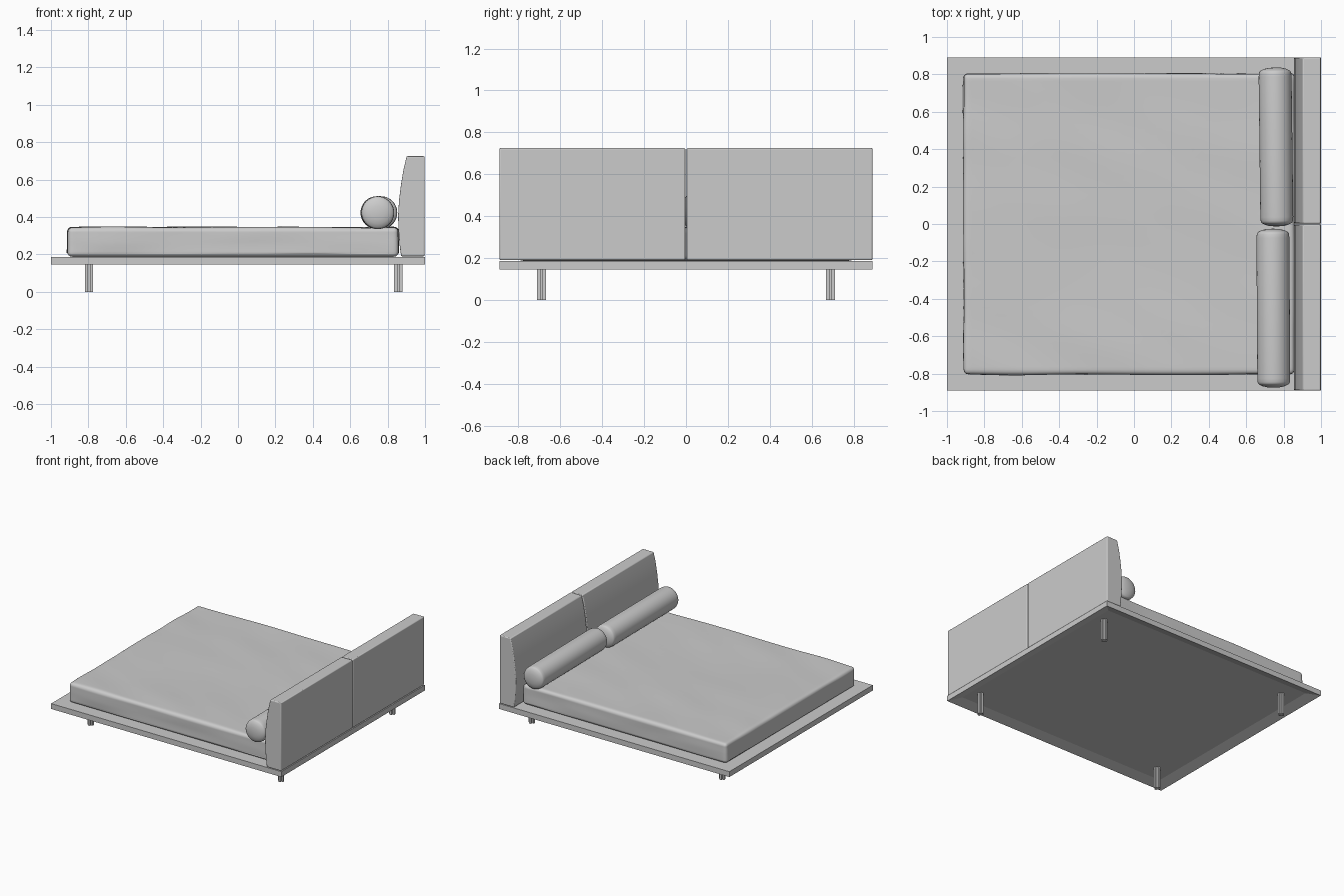
import bpy, bmesh, math
from mathutils import Vector, noise

if "Cube" in bpy.data.objects:
    bpy.data.objects.remove(bpy.data.objects["Cube"])


def finish(name, bm, smooth=None):
    bmesh.ops.recalc_face_normals(bm, faces=bm.faces)
    me = bpy.data.meshes.new(name)
    bm.to_mesh(me)
    bm.free()
    ob = bpy.data.objects.new(name, me)
    bpy.context.collection.objects.link(ob)
    if smooth:
        bpy.ops.object.select_all(action='DESELECT')
        ob.select_set(True)
        bpy.context.view_layer.objects.active = ob
        bpy.ops.object.shade_smooth_by_angle(angle=math.radians(smooth))
    return ob


def box(bm, lo, hi):
    lo, hi = Vector(lo), Vector(hi)
    geo = bmesh.ops.create_cube(bm, size=1)['verts']
    for v in geo:
        v.co = (lo + hi) / 2 + v.co * (hi - lo)
    return geo


def extruded(bm, points, vec):
    face = bm.faces.new([bm.verts.new(p) for p in points])
    out = bmesh.ops.extrude_face_region(bm, geom=[face], use_keep_orig=True)['geom']
    bmesh.ops.translate(bm, vec=vec, verts=[g for g in out if isinstance(g, bmesh.types.BMVert)])


# Platform: flat slab with a shallow recess underneath
bm = bmesh.new()
box(bm, (-1, -0.89, 0.145), (1, 0.89, 0.187))
bm.normal_update()
bottom = min(bm.faces, key=lambda f: f.normal.z)
bmesh.ops.inset_region(bm, faces=[bottom], thickness=0.11)
bmesh.ops.translate(bm, vec=(0, 0, 0.025), verts=[v for v in bottom.verts])
finish("platform", bm)

# Legs: cross-section posts
for end, x in (("foot", -0.797), ("head", 0.857)):
    for side, y in (("front", -0.69), ("back", 0.69)):
        a, b = 0.022, 0.008
        cross = [(a, -b), (a, b), (b, b), (b, a), (-b, a), (-b, b),
                 (-a, b), (-a, -b), (-b, -b), (-b, -a), (b, -a), (b, -b)]
        bm = bmesh.new()
        extruded(bm, [(x + p, y + q, 0) for p, q in cross], (0, 0, 0.171))
        finish(f"{end}_{side}_leg", bm)

# Mattress: rounded box with points clustered at the edges and soft wrinkles
bm = bmesh.new()
bmesh.ops.create_cube(bm, size=2)
bmesh.ops.subdivide_edges(bm, edges=bm.edges[:], cuts=47, use_grid_fill=True)
half = Vector((0.885, 0.805, 0.079))
r = 0.026
for v in bm.verts:
    p = Vector([math.sin(c * math.pi / 2) * h for c, h in zip(v.co, half)])
    core = Vector([max(-(h - r), min(h - r, c)) for c, h in zip(p, half)])
    d = (p - core).normalized()
    q = core + d * r
    fold = noise.noise(Vector((q.x * 1.5 - q.y * 1.2, q.y * 4 + q.x * 2, q.z * 8)))
    if q.z > -0.06:
        q += d * fold * 0.006
    v.co = q + Vector((-0.027, 0, 0.266))
finish("mattress", bm, 50)

# Headboard: two upholstered cushions with a bowed front
profile = [(0.998, 0.190), (0.872, 0.190), (0.864, 0.25), (0.858, 0.33), (0.856, 0.41),
           (0.861, 0.49), (0.871, 0.57), (0.884, 0.65), (0.902, 0.725), (0.998, 0.725)]
for side, y in (("front", -0.89), ("back", 0.003)):
    bm = bmesh.new()
    extruded(bm, [(x, y, z) for x, z in profile], (0, 0.887, 0))
    ob = finish(side + "_headboard_cushion", bm, 35)
    bev = ob.modifiers.new("soft_edges", 'BEVEL')
    bev.width = 0.006
    bev.segments = 3
    bev.angle_limit = math.radians(40)

# Bolsters: lathed cushions with domed ends
def bolster(name, loc, length, tilt):
    h = length / 2
    dome = [(0, h), (0.035, h - 0.002), (0.06, h - 0.008), (0.078, h - 0.017),
            (0.083, h - 0.022), (0.086, h - 0.030), (0.088, h - 0.05)]
    outline = dome + [(rad, -y) for rad, y in reversed(dome)]
    bm = bmesh.new()
    vs = [bm.verts.new((rad, y, 0)) for rad, y in outline]
    es = [bm.edges.new(pair) for pair in zip(vs, vs[1:])]
    bmesh.ops.spin(bm, geom=vs + es, cent=(0, 0, 0), axis=(0, 1, 0),
                   angle=math.tau, steps=48)
    bmesh.ops.remove_doubles(bm, verts=bm.verts, dist=1e-5)
    ob = finish(name, bm, 40)
    ob.location = loc
    ob.rotation_euler.z = tilt


bolster("back_bolster", (0.759, 0.412, 0.423), 0.85, 0.012)
bolster("front_bolster", (0.745, -0.45, 0.423), 0.85, 0.006)
